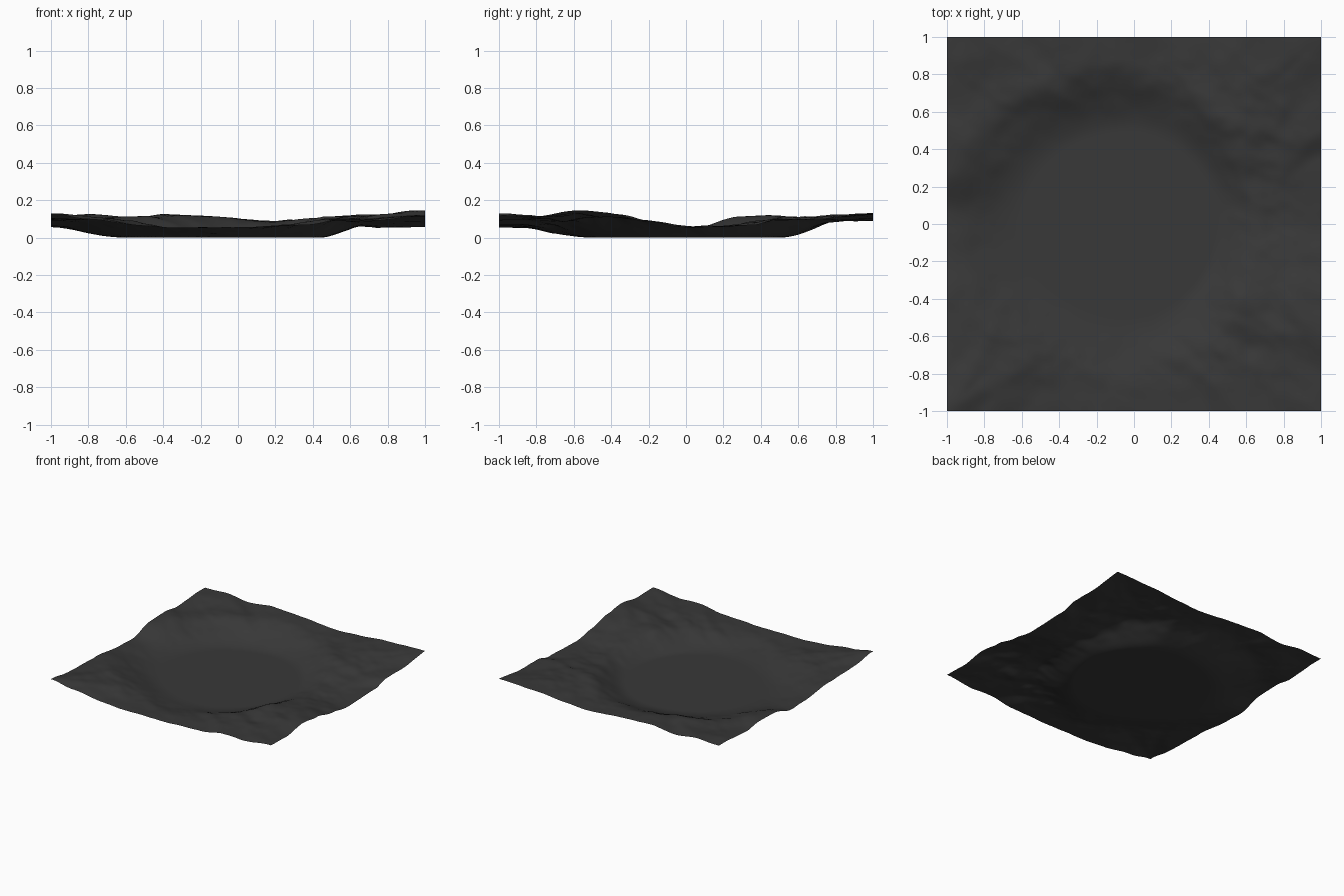
import bpy, bmesh, math
from mathutils import noise, Vector

if "Cube" in bpy.data.objects:
    bpy.data.objects.remove(bpy.data.objects["Cube"])

N = 110  # grid divisions

# Rim heights along each border: (position along edge, height)
FRONT = [(-1, .13), (-.8, .1), (-.55, .065), (-.3, .053), (0, .053), (.35, .065), (.57, .1), (.75, .095), (1, .118)]
BACK = [(-1, .118), (-.8, .125), (-.6, .105), (-.4, .125), (-.14, .112), (.2, .09), (.4, .098), (.63, .12), (1, .133)]
LEFT = [(-1, .13), (-.75, .1), (-.42, .09), (-.12, .065), (.05, .06), (.3, .115), (.5, .115), (.65, .1), (1, .118)]
RIGHT = [(-1, .118), (-.8, .112), (-.6, .145), (-.4, .125), (-.2, .085), (0, .06), (.35, .065), (.5, .1), (.7, .1), (1, .133)]


def smooth(t):
    t = max(0, min(1, t))
    return t * t * (3 - 2 * t)


def sample(edge, p):
    for (a, ha), (b, hb) in zip(edge, edge[1:]):
        if p <= b:
            return ha + (hb - ha) * smooth((p - a) / (b - a))
    return edge[-1][1]


def rim_height(angle):
    x, y = math.cos(angle), math.sin(angle)
    if abs(x) >= abs(y):
        return sample(RIGHT if x > 0 else LEFT, y / abs(x))
    return sample(BACK if y > 0 else FRONT, x / abs(y))


def height(x, y):
    r = math.hypot(x, y)
    if r < .3:
        return 0
    # The flat basin ends sooner and rises more steeply on the right
    c = x / r
    start = .5 - .06 * c if c > 0 else .5 + .1 * c * c
    width = .38 - .14 * c if c > 0 else .38 + .06 * c * c
    t = smooth((r - start) / width)
    # Away from the border the rim profile is averaged and bumpier
    inner = smooth((1 - max(abs(x), abs(y))) / .35)
    angle = math.atan2(y, x)
    spread = .2 * inner
    rim = sum(rim_height(angle + spread * k / 3) for k in range(-3, 4)) / 7
    # Bumps run along the down-right diagonal
    u, v = (x - y) * .7, (x + y) * .7
    bumps = .012 * noise.noise(Vector((u * 3, v * 4, 1.3)))
    bumps += .014 * noise.noise(Vector((u * 6, v * 10, 4.7)))
    bumps += .005 * noise.noise(Vector((u * 13, v * 20, 8.1)))
    bumps *= .3 + .7 * inner
    return max(0, t * (rim * (1 - .1 * inner) + bumps))


# Uneven ground sheet with a flat basin
bm = bmesh.new()
bmesh.ops.create_grid(bm, x_segments=N, y_segments=N, size=1)
for v in bm.verts:
    v.co.z = height(v.co.x, v.co.y)
for f in bm.faces:
    f.smooth = True
mesh = bpy.data.meshes.new("terrain")
bm.to_mesh(mesh)
bm.free()
terrain = bpy.data.objects.new("terrain", mesh)
bpy.context.collection.objects.link(terrain)

# Dark ground colour
mat = bpy.data.materials.new("dark_ground")
mat.diffuse_color = (.04, .04, .04, 1)
mat.use_nodes = True
mat.node_tree.nodes["Principled BSDF"].inputs["Base Color"].default_value = mat.diffuse_color
mesh.materials.append(mat)
